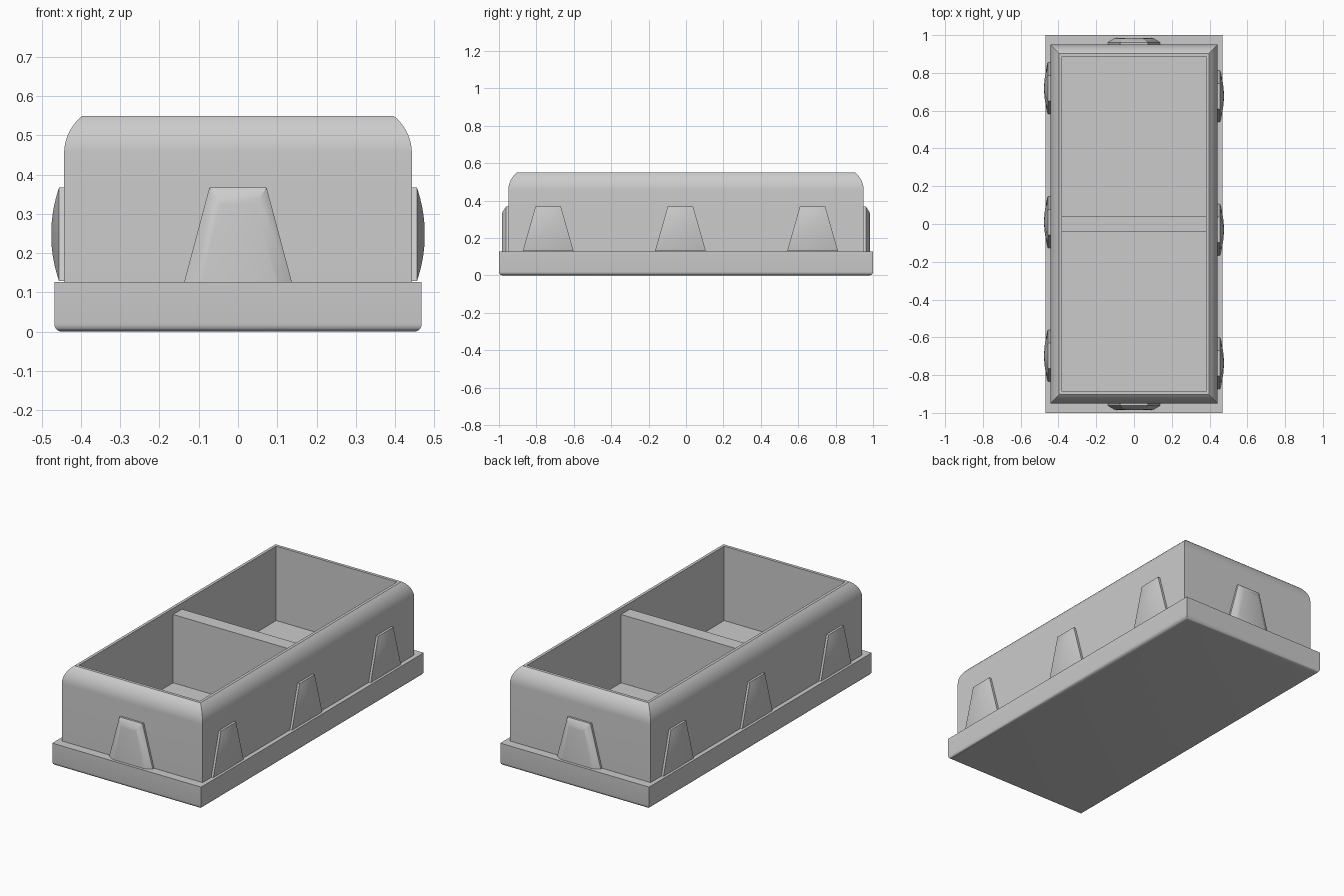
import bpy, bmesh
from math import sin, cos, pi, radians

cube = bpy.data.objects.get("Cube")
if cube:
    bpy.data.objects.remove(cube, do_unlink=True)

grey = bpy.data.materials.new("plain_grey")
grey.use_nodes = True
grey.diffuse_color = (0.6, 0.6, 0.6, 1)
grey.node_tree.nodes["Principled BSDF"].inputs["Base Color"].default_value = (0.6, 0.6, 0.6, 1)


def loft(name, rings, location=(0, 0, 0), turn=0, tube=False):
    """Skin a stack of four-cornered rings; cap the ends, or join them as a tube."""
    bm = bmesh.new()
    loops = [[bm.verts.new(p) for p in ring] for ring in rings]
    pairs = list(zip(loops, loops[1:]))
    if tube:
        pairs.append((loops[-1], loops[0]))
    else:
        bm.faces.new(loops[0][::-1])
        bm.faces.new(loops[-1])
    for a, b in pairs:
        for i in range(4):
            j = (i + 1) % 4
            bm.faces.new((a[i], a[j], b[j], b[i]))
    bmesh.ops.recalc_face_normals(bm, faces=bm.faces)
    mesh = bpy.data.meshes.new(name)
    bm.to_mesh(mesh)
    bm.free()
    mesh.materials.append(grey)
    obj = bpy.data.objects.new(name, mesh)
    bpy.context.collection.objects.link(obj)
    obj.location = location
    obj.rotation_euler.z = radians(turn)
    bpy.ops.object.select_all(action='DESELECT')
    obj.select_set(True)
    bpy.context.view_layer.objects.active = obj
    bpy.ops.object.shade_smooth_by_angle(angle=radians(38))


def rectangle(x, y, z):
    return [(-x, -y, z), (x, -y, z), (x, y, z), (-x, y, z)]


def trapezoid(low, high, bottom, top, depth):
    return [(-low, -depth, bottom), (low, -depth, bottom),
            (high, -depth, top), (-high, -depth, top)]


BASE_X, BASE_Y, BASE_TOP = 0.468, 1.0, 0.127
BODY_X, BODY_Y, BODY_TOP = 0.443, 0.95, 0.55
HOLLOW_X, HOLLOW_Y = 0.38, 0.886

# Base slab with a rounded lower edge; its top is also the compartment floor
edge = 0.02
rings = []
for k in range(6):
    a = k / 5 * pi / 2
    inset = edge * (1 - sin(a))
    rings.append(rectangle(BASE_X - inset, BASE_Y - inset, edge * (1 - cos(a))))
rings.append(rectangle(BASE_X, BASE_Y, BASE_TOP))
loft("base_slab", rings)

# Wall frame: straight sides, curved shoulder, narrow rim and inner faces
radius, sweep, steps = 0.121, radians(52), 10
rings = [rectangle(BODY_X, BODY_Y, BASE_TOP)]
for k in range(steps + 1):
    a = sweep * k / steps
    inset = radius * (1 - cos(a))
    z = BODY_TOP - radius * (sin(sweep) - sin(a))
    rings.append(rectangle(BODY_X - inset, BODY_Y - inset, z))
rings.append(rectangle(HOLLOW_X, HOLLOW_Y, BODY_TOP))
rings.append(rectangle(HOLLOW_X, HOLLOW_Y, BASE_TOP))
loft("wall_frame", rings, tube=True)

# Divider between the two compartments
loft("divider", [rectangle(HOLLOW_X, 0.04, BASE_TOP), rectangle(HOLLOW_X, 0.04, 0.515)])

# Softly bevelled buttresses on the two ends
for name, y, turn in (("front", -BODY_Y, 0), ("back", BODY_Y, 180)):
    loft(name + "_buttress", [
        trapezoid(0.137, 0.073, BASE_TOP, 0.367, 0),
        trapezoid(0.137, 0.073, BASE_TOP, 0.367, 0.012),
        trapezoid(0.105, 0.054, BASE_TOP, 0.339, 0.031),
        trapezoid(0.092, 0.045, BASE_TOP, 0.325, 0.034)], (0, y, 0), turn)


# Domed buttresses along the two sides
def domed_rings():
    mid, half = 0.248, 0.119
    rings = [trapezoid(0.136, 0.068, mid - half, mid + half, 0)]
    for s in (1, 0.88, 0.75, 0.6, 0.45, 0.3, 0.15):
        depth = 0.013 + 0.02 * (1 - s * s)
        rings.append(trapezoid(0.136 * s, 0.068 * s, mid - half * s, mid + half * s, depth))
    return rings


for name, x, turn, places in (("left", BODY_X, 90, (-0.737, -0.03, 0.677)),
                              ("right", -BODY_X, -90, (-0.698, 0.01, 0.718))):
    for n, y in enumerate(places):
        loft(f"{name}_buttress_{n + 1}", domed_rings(), (x, y, 0), turn)
